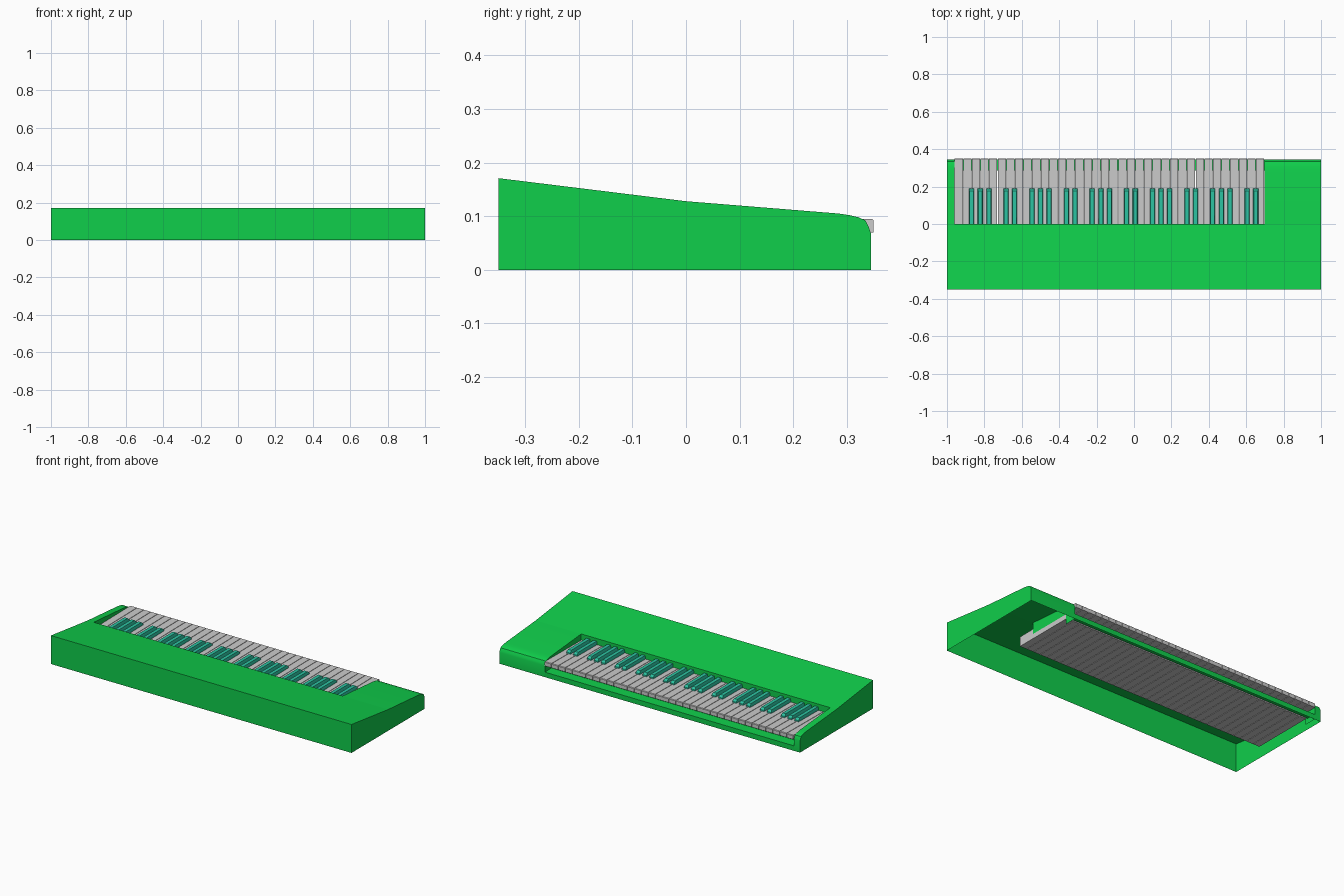
import bpy, bmesh

if "Cube" in bpy.data.objects:
    bpy.data.objects.remove(bpy.data.objects["Cube"])

def material(name, rgb):
    m = bpy.data.materials.new(name)
    m.diffuse_color = (*rgb, 1)
    m.use_nodes = True
    m.node_tree.nodes["Principled BSDF"].inputs["Base Color"].default_value = m.diffuse_color
    return m

GREEN = material("body_green", (0.005, 0.62, 0.07))
TEAL = material("sharp_teal", (0.025, 0.55, 0.36))

def finish(name, bm, mat=None, smooth=False):
    bmesh.ops.remove_doubles(bm, verts=bm.verts, dist=1e-5)
    bmesh.ops.recalc_face_normals(bm, faces=bm.faces)
    me = bpy.data.meshes.new(name)
    bm.to_mesh(me)
    bm.free()
    ob = bpy.data.objects.new(name, me)
    bpy.context.collection.objects.link(ob)
    if mat:
        me.materials.append(mat)
    if smooth:
        bpy.context.view_layer.objects.active = ob
        ob.select_set(True)
        bpy.ops.object.shade_smooth_by_angle()
        ob.select_set(False)
    return ob

def wall(bm, prof, x):
    return bm.faces.new([bm.verts.new((x, y, z)) for y, z in prof])

def sheet(bm, prof, x0, x1):
    # sweep an open (y, z) profile along x
    a = [bm.verts.new((x0, y, z)) for y, z in prof]
    b = [bm.verts.new((x1, y, z)) for y, z in prof]
    for i in range(len(prof) - 1):
        bm.faces.new((a[i], a[i + 1], b[i + 1], b[i]))

def prism(bm, prof, x0, x1):
    sheet(bm, prof + prof[:1], x0, x1)
    wall(bm, prof, x0)
    wall(bm, prof, x1)

K0, K1, N = -0.96, 0.697, 36
W = (K1 - K0) / N

# hollow casing, open underneath
back = [(-0.35, 0), (-0.35, 0.171), (0, 0.128)]
front = [(0, 0.128), (0.285, 0.105), (0.305, 0.102), (0.322, 0.098),
         (0.335, 0.092), (0.341, 0.08), (0.345, 0.068), (0.345, 0)]
bm = bmesh.new()
sheet(bm, back, -1, 1)
for x0, x1 in ((-1, K0), (K1, 1)):
    sheet(bm, front, x0, x1)
for x in (-1, 1):
    wall(bm, back + front[1:], x)
# inner walls of the key well
for x in (K0, K1):
    wall(bm, front + [(0.27, 0), (0.27, 0.06), (0, 0.06)], x)
sheet(bm, [(0, 0.128), (0, 0.09)], K0, K1)
finish("casing", bm, GREEN, True)

# stepped rail under the key fronts
bm = bmesh.new()
sheet(bm, [(0.345, 0), (0.345, 0.03), (0.285, 0.032), (0.285, 0.06)], K0, K1)
finish("front_rail", bm, GREEN)

# natural keys with an overhanging lip
key = [(-0.11, 0.033), (0.275, 0.033), (0.275, 0.07), (0.35, 0.07),
       (0.35, 0.092), (0.347, 0.095), (-0.11, 0.09)]
bm = bmesh.new()
for i in range(N):
    prism(bm, key, K0 + i * W + 0.0015, K0 + (i + 1) * W - 0.0015)
finish("natural_keys", bm)

# sharp keys in groups of three and two, tapered towards the top
bm = bmesh.new()
for octave in range(5):
    for step in (2, 3, 4, 6, 7):
        x = K0 + (octave * 7 + step) * W
        rings = []
        for half, y1, z in ((0.0135, 0.19, 0.085), (0.0135, 0.188, 0.1), (0.0105, 0.176, 0.112)):
            rings.append([bm.verts.new(p) for p in ((x - half, -0.02, z), (x + half, -0.02, z),
                                                    (x + half, y1, z), (x - half, y1, z))])
        for lo, hi in zip(rings, rings[1:]):
            for j in range(4):
                k = (j + 1) % 4
                bm.faces.new((lo[j], lo[k], hi[k], hi[j]))
        bm.faces.new(rings[0])
        bm.faces.new(rings[-1])
finish("sharp_keys", bm, TEAL)
